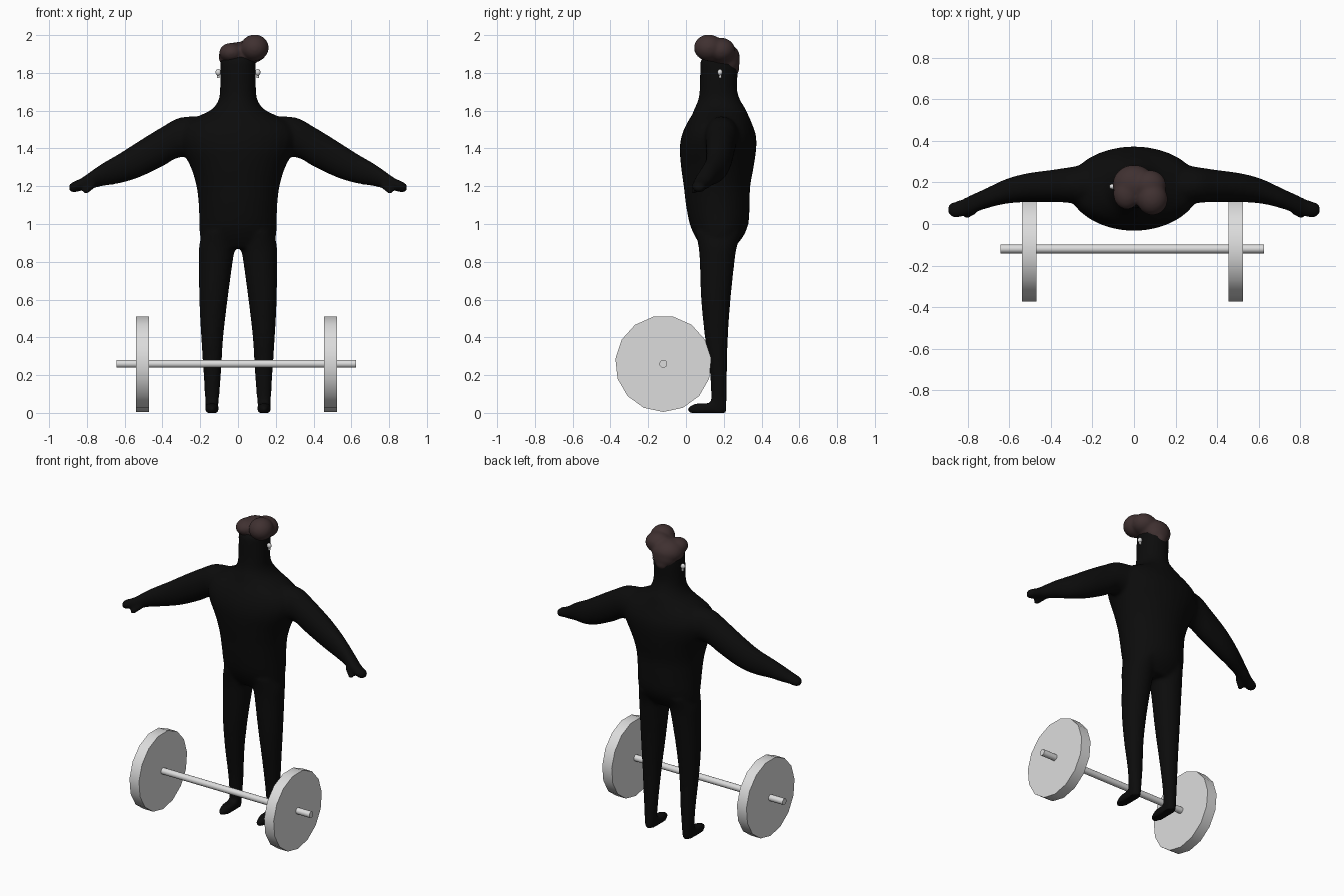
import bpy, bmesh, math
from mathutils import Matrix, Vector

if "Cube" in bpy.data.objects:
    bpy.data.objects.remove(bpy.data.objects["Cube"])


def material(name, rgb):
    m = bpy.data.materials.new(name)
    m.diffuse_color = (*rgb, 1)
    m.use_nodes = True
    m.node_tree.nodes["Principled BSDF"].inputs["Base Color"].default_value = m.diffuse_color
    return m


BLACK = material("black suit", (0.0035, 0.0035, 0.0035))
BROWN = material("brown hair", (0.05, 0.03, 0.03))
STEEL = material("light steel", (0.72, 0.72, 0.72))


def catmull(p0, p1, p2, p3, t):
    return [0.5 * (2 * b + (c - a) * t + (2 * a - 5 * b + 4 * c - d) * t * t
                   + (3 * b - a - 3 * c + d) * t ** 3) for a, b, c, d in zip(p0, p1, p2, p3)]


def loft(bm, rings, axis, side=1, steps=4, seg=32):
    """Closed tube. Ring = (position on axis, low/high of 1st cross axis, low/high of 2nd)."""
    pts = []
    for i in range(len(rings) - 1):
        quad = [rings[max(i - 1, 0)], rings[i], rings[i + 1], rings[min(i + 2, len(rings) - 1)]]
        pts += [catmull(*quad, k / steps) for k in range(steps)]
    pts.append(rings[-1])
    loops = []
    for p, a0, a1, b0, b1 in pts:
        loop = []
        for k in range(seg):
            t = 2 * math.pi * k / seg
            a = (a0 + a1) / 2 + (a1 - a0) / 2 * math.cos(t)
            b = (b0 + b1) / 2 + (b1 - b0) / 2 * math.sin(t)
            co = (a, b, p) if axis == "z" else (p, a, b)
            loop.append(bm.verts.new((co[0] * side, co[1], co[2])))
        loops.append(loop)
    for l0, l1 in zip(loops, loops[1:]):
        for k in range(seg):
            n = (k + 1) % seg
            bm.faces.new((l0[k], l0[n], l1[n], l1[k]))
    bm.faces.new(loops[0])
    bm.faces.new(loops[-1])


def ball(bm, center, radii, rot=Matrix()):
    mat = Matrix.Translation(center) @ rot @ Matrix.Diagonal((*radii, 1))
    bmesh.ops.create_uvsphere(bm, u_segments=24, v_segments=16, radius=1, matrix=mat)


def finish(name, bm, mat, voxel=0, smooth=0):
    bmesh.ops.recalc_face_normals(bm, faces=bm.faces)
    me = bpy.data.meshes.new(name)
    bm.to_mesh(me)
    bm.free()
    me.materials.append(mat)
    ob = bpy.data.objects.new(name, me)
    bpy.context.collection.objects.link(ob)
    bpy.ops.object.select_all(action="DESELECT")
    bpy.context.view_layer.objects.active = ob
    ob.select_set(True)
    if voxel:  # fuse overlapping volumes into one soft skin
        r = ob.modifiers.new("fuse", "REMESH")
        r.mode = "VOXEL"
        r.voxel_size = voxel
        r.use_smooth_shade = True
        s = ob.modifiers.new("soften", "SMOOTH")
        s.factor = 0.5
        s.iterations = smooth
        bpy.ops.object.modifier_apply(modifier="fuse")
        bpy.ops.object.modifier_apply(modifier="soften")
    bpy.ops.object.shade_smooth_by_angle(angle=math.radians(40))
    return ob


# Body: torso with neck and head, then mirrored limbs
bm = bmesh.new()
torso = [(0.87, -.17, .17, .09, .25), (0.93, -.2, .2, .05, .30), (1.0, -.205, .205, .02, .33),
         (1.1, -.208, .208, 0, .337), (1.2, -.22, .22, -.012, .34), (1.3, -.25, .25, -.026, .358),
         (1.4, -.30, .30, -.033, .372), (1.47, -.315, .315, -.022, .37), (1.53, -.285, .285, .003, .35),
         (1.575, -.20, .20, .03, .33), (1.61, -.135, .135, .045, .315), (1.66, -.102, .102, .065, .285),
         (1.72, -.095, .095, .073, .27), (1.82, -.094, .094, .075, .275), (1.87, -.09, .09, .08, .265),
         (1.895, -.06, .06, .11, .23)]
loft(bm, torso, "z")

leg = [(0, .106, .170, .13, .213), (.05, .103, .173, .132, .215), (.2, .09, .182, .128, .217),
       (.4, .078, .195, .10, .222), (.6, .055, .205, .08, .236), (.8, .028, .207, .073, .257),
       (.88, .015, .206, .066, .27), (.96, .015, .19, .05, .30)]
foot = [(0, .103, .173, .012, .215), (.03, .102, .174, .01, .217), (.05, .106, .17, .05, .216)]
arm = [(.14, .07, .30, 1.34, 1.57), (.3, .10, .275, 1.355, 1.565), (.4, .105, .26, 1.305, 1.515),
       (.52, .105, .243, 1.248, 1.442), (.62, .097, .215, 1.217, 1.378), (.72, .072, .168, 1.2, 1.32),
       (.78, .048, .142, 1.185, 1.278), (.83, .034, .118, 1.176, 1.243), (.87, .032, .105, 1.166, 1.225),
       (.888, .042, .095, 1.172, 1.215), (.896, .058, .08, 1.185, 1.2)]
for side in (-1, 1):
    loft(bm, leg, "z", side)
    loft(bm, foot, "z", side)
    loft(bm, arm, "x", side)
    for k in range(5):  # thumb
        t = k / 4
        r = .022 - .006 * t
        ball(bm, (side * (.775 + .03 * t), .065 - .025 * t, 1.205 - .033 * t), (r, r, r))
finish("body", bm, BLACK, 0.011, 7)

# Hair: swept-over quiff with a nape at the back
bm = bmesh.new()
ball(bm, (0, .19, 1.885), (.103, .095, .078))
ball(bm, (-.035, .145, 1.907), (.065, .075, .052))
ball(bm, (.088, .12, 1.933), (.075, .078, .07))
ball(bm, (.075, .185, 1.92), (.08, .075, .066))
ball(bm, (.0, .225, 1.86), (.08, .06, .07))
ball(bm, (.0, .25, 1.825), (.045, .032, .045))
finish("hair", bm, BROWN, 0.009, 6)

# Earpieces: bud and short stem
for side, label in ((-1, "left"), (1, "right")):
    bm = bmesh.new()
    ball(bm, (side * .104, .18, 1.803), (.015, .013, .017))
    bmesh.ops.create_cone(bm, cap_ends=True, segments=10, radius1=.007, radius2=.007, depth=.03,
                          matrix=Matrix.Translation((side * .104, .182, 1.788)))
    finish(label + "_earpiece", bm, STEEL)


# Barbell: bar and two 15-sided plates
def rod(name, x0, x1, radius, seg):
    bm = bmesh.new()
    ring = [Vector((x0, -.12 + radius * math.sin(2 * math.pi * k / seg),
                    .26 - radius * math.cos(2 * math.pi * k / seg))) for k in range(seg)]
    face = bm.faces.new([bm.verts.new(v) for v in ring])
    ext = bmesh.ops.extrude_face_region(bm, geom=[face], use_keep_orig=True)
    moved = [g for g in ext["geom"] if isinstance(g, bmesh.types.BMVert)]
    bmesh.ops.translate(bm, verts=moved, vec=(x1 - x0, 0, 0))
    finish(name, bm, STEEL)


rod("bar", -.643, .625, .021, 15)
rod("left_plate", -.54, -.47, .255, 15)
rod("right_plate", .455, .525, .255, 15)
